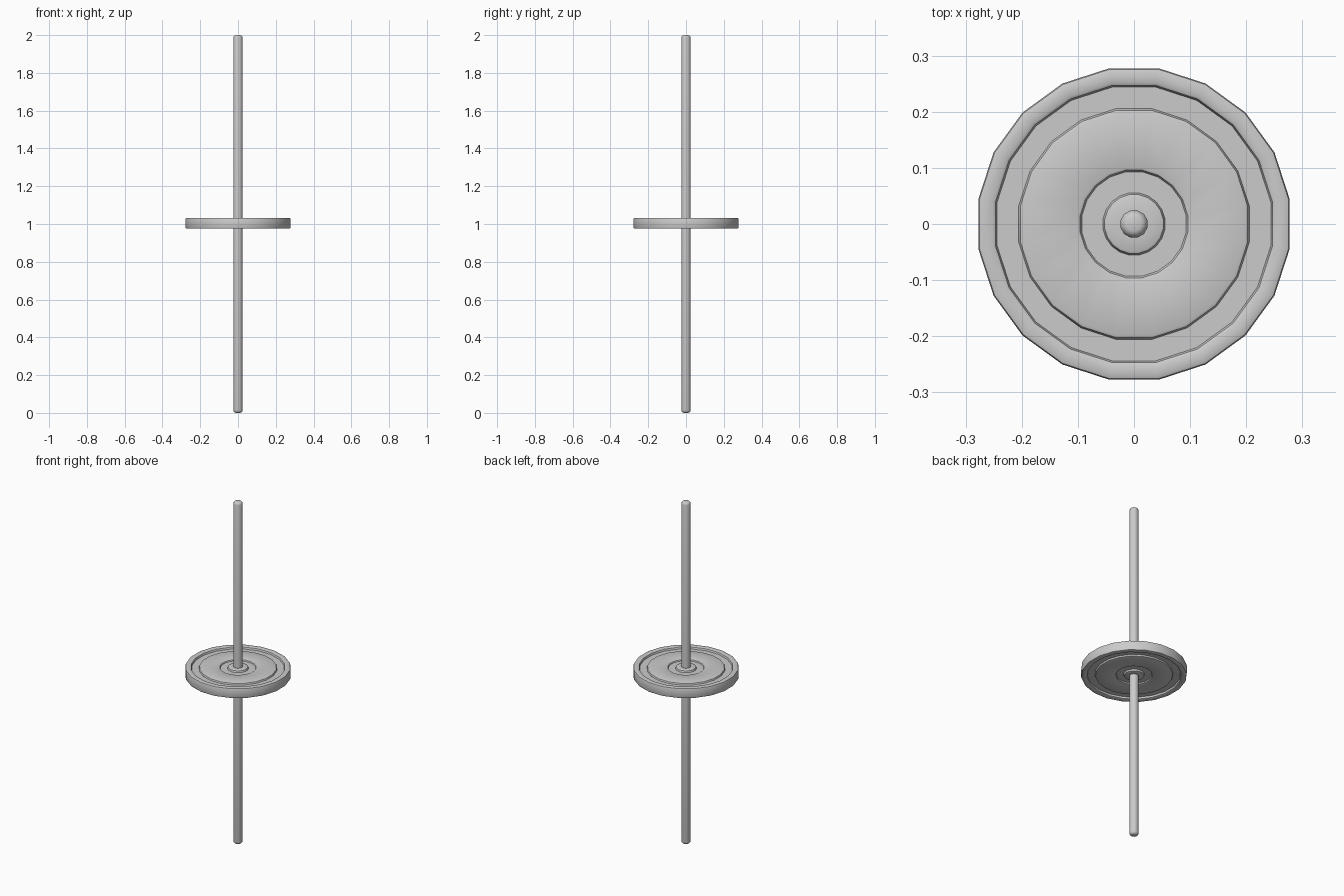
import bpy, bmesh
from math import pi, cos, sin, radians

if "Cube" in bpy.data.objects:
    bpy.data.objects.remove(bpy.data.objects["Cube"])


def lathe(name, profile, sides, closed):
    """Spin (radius, z) points about z; closed joins the last ring to the first, else ends are capped."""
    bm = bmesh.new()
    rings = []
    for r, z in profile:
        rings.append([bm.verts.new((r * cos(2 * pi * (i + 0.5) / sides),
                                    r * sin(2 * pi * (i + 0.5) / sides), z))
                      for i in range(sides)])
    pairs = list(zip(rings, rings[1:]))
    if closed:
        pairs.append((rings[-1], rings[0]))
    else:
        bm.faces.new(rings[0])
        bm.faces.new(rings[-1])
    for a, b in pairs:
        for i in range(sides):
            j = (i + 1) % sides
            bm.faces.new((a[i], a[j], b[j], b[i]))
    bmesh.ops.recalc_face_normals(bm, faces=bm.faces)
    mesh = bpy.data.meshes.new(name)
    bm.to_mesh(mesh)
    bm.free()
    obj = bpy.data.objects.new(name, mesh)
    bpy.context.collection.objects.link(obj)
    bpy.ops.object.select_all(action='DESELECT')
    obj.select_set(True)
    bpy.context.view_layer.objects.active = obj
    bpy.ops.object.shade_smooth_by_angle(angle=radians(35))
    return obj


# Weight plate: collar, inner recess, raised web, outer groove, rounded rim
mid = 1.004
upper = [(0.022, 0.029), (0.049, 0.029), (0.053, 0.027), (0.056, 0.018),
         (0.094, 0.018), (0.097, 0.024), (0.101, 0.026),
         (0.200, 0.026), (0.205, 0.024), (0.208, 0.016),
         (0.247, 0.016), (0.250, 0.026), (0.255, 0.029),
         (0.274, 0.029), (0.279, 0.027), (0.281, 0.022)]
plate = [(r, mid + h) for r, h in upper] + [(r, mid - h) for r, h in reversed(upper)]
lathe("weight_plate", plate, 20, True)

# Long bar with rounded ends
end = [(0.013, 0.0), (0.018, 0.002), (0.023, 0.007), (0.025, 0.015)]
bar = end + [(r, 2 - z) for r, z in reversed(end)]
lathe("bar", bar, 12, False)
